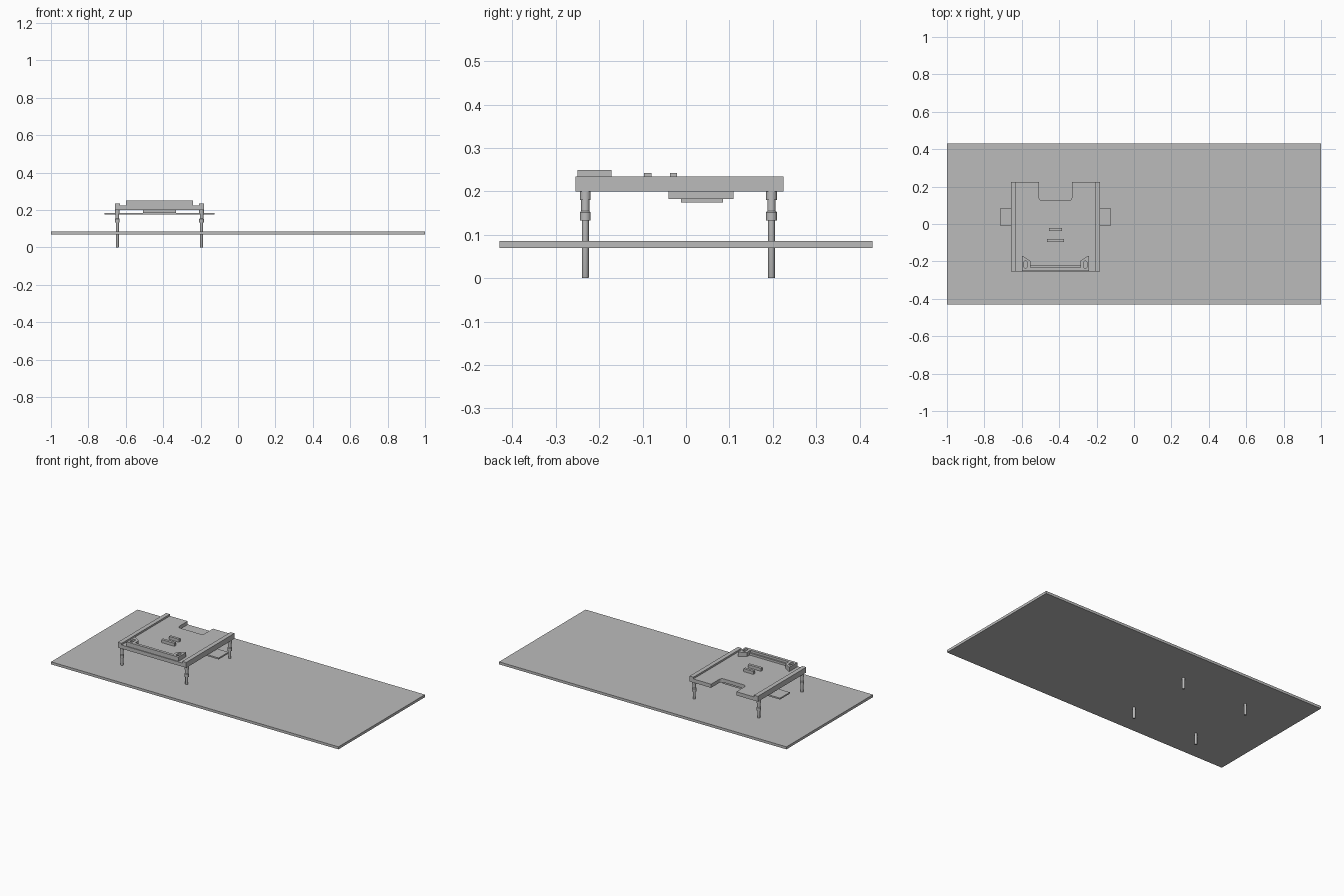
import bpy
import math

cube = bpy.data.objects.get("Cube")
if cube:
    bpy.data.objects.remove(cube, do_unlink=True)

grey = bpy.data.materials.new("plain grey")
grey.use_nodes = True
COLOUR = (0.5, 0.5, 0.5, 1)
grey.diffuse_color = COLOUR
grey.node_tree.nodes["Principled BSDF"].inputs["Base Color"].default_value = COLOUR

CX = -0.42   # centre line of the raised module


def plate(name, outlines, z0, z1):
    """Flat extruded plate; outlines after the first become holes."""
    curve = bpy.data.curves.new(name, "CURVE")
    curve.dimensions = "2D"
    curve.fill_mode = "BOTH"
    curve.extrude = (z1 - z0) / 2
    for points in outlines:
        spline = curve.splines.new("POLY")
        spline.points.add(len(points) - 1)
        for p, (x, y) in zip(spline.points, points):
            p.co = (x, y, 0, 1)
        spline.use_cyclic_u = True
    temp = bpy.data.objects.new(name + " outline", curve)
    bpy.context.collection.objects.link(temp)
    bpy.context.view_layer.update()
    mesh = bpy.data.meshes.new_from_object(
        temp.evaluated_get(bpy.context.evaluated_depsgraph_get()))
    bpy.data.objects.remove(temp, do_unlink=True)
    mesh.name = name
    mesh.materials.clear()
    mesh.materials.append(grey)
    for f in mesh.polygons:
        f.use_smooth = False
    obj = bpy.data.objects.new(name, mesh)
    obj.location.z = (z0 + z1) / 2
    bpy.context.collection.objects.link(obj)
    return obj


def box(name, x0, x1, y0, y1, z0, z1):
    bpy.ops.mesh.primitive_cube_add(
        size=1, location=((x0 + x1) / 2, (y0 + y1) / 2, (z0 + z1) / 2))
    obj = bpy.context.object
    obj.name = name
    obj.scale = (x1 - x0, y1 - y0, z1 - z0)
    obj.data.materials.append(grey)
    return obj


def arc(cx, cy, r, start, end, steps=6):
    angles = [math.radians(start + (end - start) * i / steps) for i in range(steps + 1)]
    return [(cx + r * math.cos(a), cy + r * math.sin(a)) for a in angles]


def lathe(name, profile, x, y, sides=20):
    """Turned part from (radius, height) points."""
    verts, faces = [], []
    for r, z in profile:
        for i in range(sides):
            a = 2 * math.pi * i / sides
            verts.append((r * math.cos(a), r * math.sin(a), z))
    for k in range(len(profile) - 1):
        for i in range(sides):
            j = (i + 1) % sides
            faces.append((k * sides + i, k * sides + j,
                          (k + 1) * sides + j, (k + 1) * sides + i))
    faces.append(tuple(reversed(range(sides))))
    faces.append(tuple(range(len(verts) - sides, len(verts))))
    mesh = bpy.data.meshes.new(name)
    mesh.from_pydata(verts, [], faces)
    mesh.materials.append(grey)
    obj = bpy.data.objects.new(name, mesh)
    obj.location = (x, y, 0)
    bpy.context.collection.objects.link(obj)
    bpy.ops.object.select_all(action="DESELECT")
    bpy.context.view_layer.objects.active = obj
    obj.select_set(True)
    bpy.ops.object.shade_smooth_by_angle()


# Large base board
box("base_board", -1, 1, -0.43, 0.43, 0.07, 0.086)

# Raised deck with a rounded notch in its back edge
HALF, NOTCH, BACK, FRONT, R = 0.238, 0.088, 0.225, -0.255, 0.018
deck = [(CX - HALF, FRONT), (CX + HALF, FRONT), (CX + HALF, BACK), (CX + NOTCH, BACK)]
deck += arc(CX + NOTCH - R, 0.125 + R, R, 0, -90)
deck += arc(CX - NOTCH + R, 0.125 + R, R, 270, 180)
deck += [(CX - NOTCH, BACK), (CX - HALF, BACK)]
plate("deck", [deck], 0.2, 0.223)

# Side rails, legs and bracket ears on both sides
for side, label in ((1, "left"), (-1, "right")):
    edges = sorted((CX + side * (HALF - 0.027), CX + side * HALF))
    box(label + "_rail", *edges, FRONT, BACK, 0.2, 0.234)

    for y, end in ((-0.232, "front"), (0.197, "back")):
        lathe(f"{end}_{label}_leg",
              [(0.007, 0), (0.008, 0.002), (0.008, 0.133), (0.0125, 0.133),
               (0.0125, 0.152), (0.0095, 0.155), (0.0095, 0.18),
               (0.0125, 0.18), (0.0125, 0.201)],
              CX + side * 0.225, y)

    ear = [(0.18, -0.25), (0.18, -0.172), (0.172, -0.172), (0.133, -0.198), (0.133, -0.25)]
    slot = arc(0.16, -0.207, 0.009, 0, 180) + arc(0.16, -0.228, 0.009, 180, 360)
    plate(label + "_bracket_ear",
          [[(CX + side * x, y) for x, y in shape] for shape in (ear, slot)],
          0.222, 0.25)

# Bar joining the bracket ears, with a low step behind it
box("bracket_bar", CX - 0.135, CX + 0.135, -0.25, -0.232, 0.222, 0.25)
box("bracket_step", CX - 0.135, CX + 0.135, -0.233, -0.223, 0.222, 0.236)

# Small raised bars on the deck
box("back_deck_bar", CX - 0.034, CX + 0.034, -0.037, -0.021, 0.222, 0.242)
box("front_deck_bar", CX - 0.045, CX + 0.045, -0.097, -0.08, 0.222, 0.242)

# Block and cross strip under the deck
box("under_block", CX - 0.088, CX + 0.088, -0.04, 0.11, 0.183, 0.201)
box("cross_strip", CX - 0.294, CX + 0.294, -0.012, 0.085, 0.175, 0.184)
